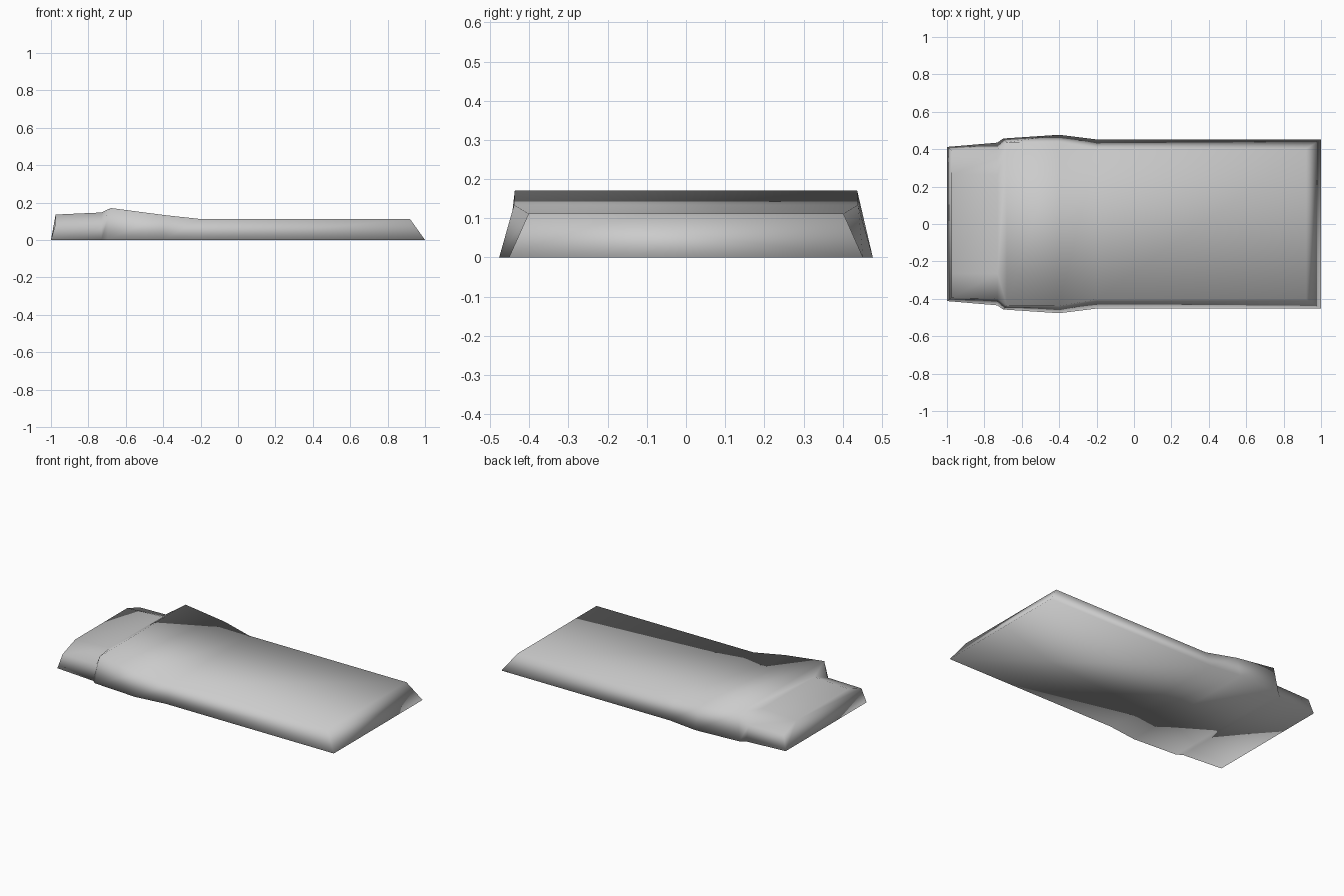
import bpy
import bmesh

cube = bpy.data.objects.get("Cube")
if cube:
    bpy.data.objects.remove(cube, do_unlink=True)

# One plain fabric colour
fabric = bpy.data.materials.new("grey_fabric")
fabric.use_nodes = True
colour = (0.6, 0.6, 0.6, 1)
fabric.diffuse_color = colour
fabric.node_tree.nodes["Principled BSDF"].inputs["Base Color"].default_value = colour

# Sections along the bed: hem x, hem half width,
# top x, shoulder half width and height, crown half width and height
sections = [
    (-1.00, 0.412, -0.975, 0.395, 0.090, 0.265, 0.136),   # head end of the pillow
    (-0.73, 0.435, -0.73, 0.400, 0.092, 0.265, 0.147),    # pillow under the fold
    (-0.70, 0.457, -0.68, 0.437, 0.171, 0.437, 0.171),    # raised fold
    (-0.40, 0.477, -0.40, 0.439, 0.134, 0.439, 0.134),
    (-0.20, 0.452, -0.20, 0.402, 0.112, 0.402, 0.112),    # start of the flat part
    (1.00, 0.452, 0.92, 0.402, 0.112, 0.402, 0.112),      # foot end
]

# Closed body lofted through the sections, underside included
bm = bmesh.new()
rings = []
for hem_x, hem_y, top_x, side_y, side_z, crown_y, crown_z in sections:
    half = [(hem_x, hem_y, 0), (top_x, side_y, side_z), (top_x, crown_y, crown_z)]
    points = [(x, -y, z) for x, y, z in half] + half[::-1]
    rings.append([bm.verts.new(p) for p in points])
for a, b in zip(rings, rings[1:]):
    for i in range(len(a)):
        j = (i + 1) % len(a)
        bm.faces.new((a[i], b[i], b[j], a[j]))

# Sloping walls at the head and the foot
bm.faces.new(rings[0])
bm.faces.new(reversed(rings[-1]))

# Shoulder and crown meet in one corner on the blanket
bmesh.ops.remove_doubles(bm, verts=bm.verts, dist=0.0001)
bmesh.ops.recalc_face_normals(bm, faces=bm.faces)
for face in bm.faces:
    face.smooth = True

mesh = bpy.data.meshes.new("bed_cover")
bm.to_mesh(mesh)
bm.free()
mesh.materials.append(fabric)
cover = bpy.data.objects.new("bed_cover", mesh)
bpy.context.collection.objects.link(cover)
